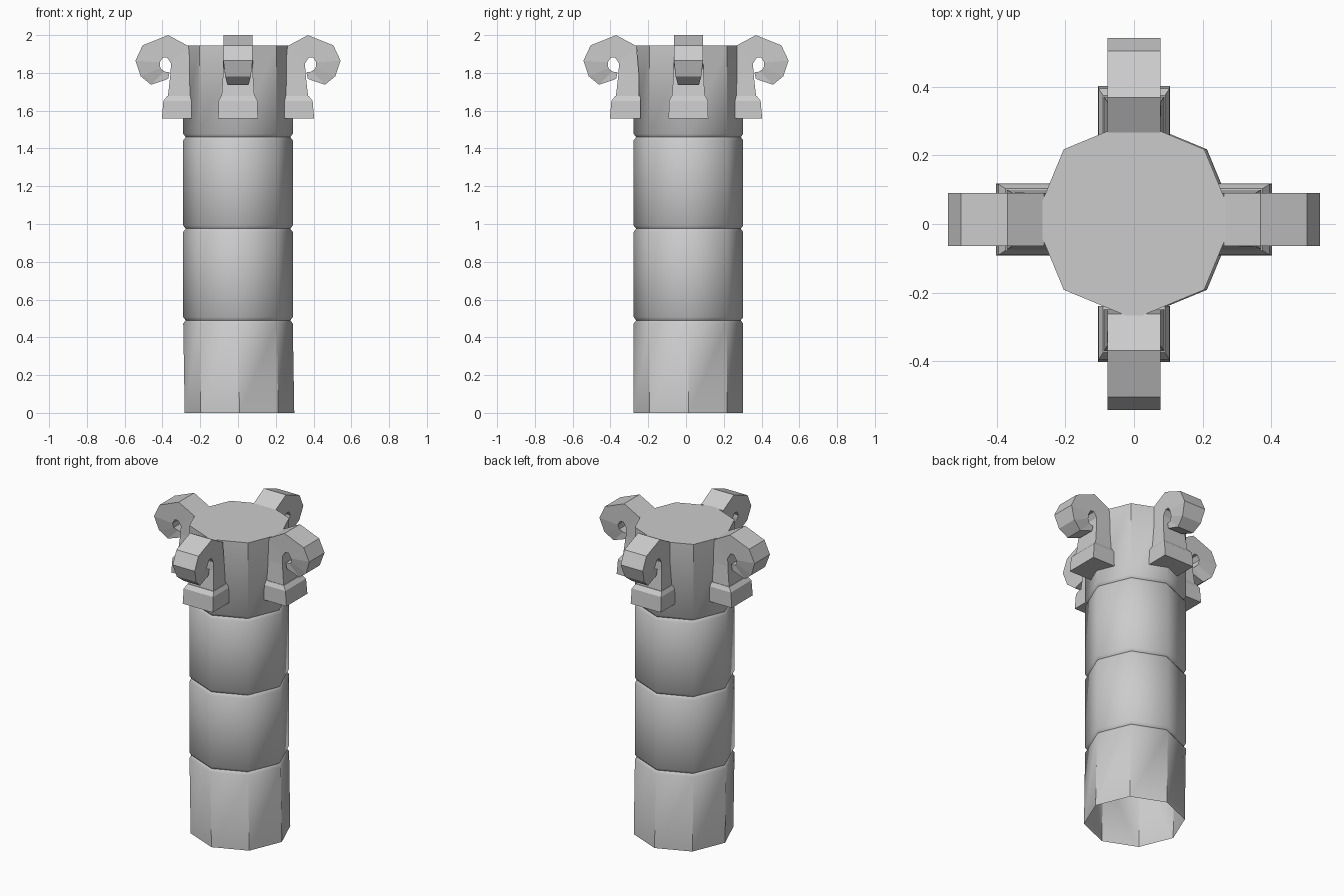
import bpy, bmesh, math
from mathutils import Vector, Matrix

cube = bpy.data.objects.get("Cube")
if cube:
    bpy.data.objects.remove(cube, do_unlink=True)

stone = bpy.data.materials.new("grey stone")
stone.use_nodes = True
GREY = (0.6, 0.6, 0.6, 1)
stone.diffuse_color = GREY
stone.node_tree.nodes["Principled BSDF"].inputs["Base Color"].default_value = GREY


def loft(name, rings, cap_start=True, cap_end=True):
    """Join closed rings of points with quads."""
    bm = bmesh.new()
    loops = [[bm.verts.new(p) for p in ring] for ring in rings]
    n = len(loops[0])
    for a, b in zip(loops, loops[1:]):
        for i in range(n):
            j = (i + 1) % n
            bm.faces.new((a[i], a[j], b[j], b[i]))
    if cap_start:
        bm.faces.new(loops[0][::-1])
    if cap_end:
        bm.faces.new(loops[-1])
    bmesh.ops.recalc_face_normals(bm, faces=bm.faces)
    mesh = bpy.data.meshes.new(name)
    bm.to_mesh(mesh)
    bm.free()
    mesh.materials.append(stone)
    obj = bpy.data.objects.new(name, mesh)
    bpy.context.collection.objects.link(obj)
    return obj


# Octagonal shaft: open underneath, with three shallow grooves
R, TOP, CY = 0.29, 1.945, 0.013
profile = [(0, R)]
for z in (0.49, 0.975, 1.46):
    profile += [(z - 0.017, R), (z, R - 0.013), (z + 0.017, R)]
profile.append((TOP, R))


def octagon(z, r):
    lean = 0.008 if z == 0 else 0
    return [(lean + r * math.cos(k * math.pi / 4), CY + r * math.sin(k * math.pi / 4), z)
            for k in range(8)]


shaft = loft("shaft", [octagon(z, r) for z, r in profile], cap_start=False)
bpy.context.view_layer.objects.active = shaft
shaft.select_set(True)
bpy.ops.object.shade_smooth_by_angle(angle=math.radians(42))
shaft.select_set(False)

# Curled bracket: outer point, inner point and half width along the curl
curl = [
    ((0.25, 1.66), (0.373, 1.66), 0.088),
    ((0.25, 1.80), (0.357, 1.80), 0.079),
    ((0.262, 1.942), (0.355, 1.85), 0.077),
    ((0.37, 2.0), (0.375, 1.882), 0.077),
    ((0.505, 1.946), (0.398, 1.882), 0.077),
    ((0.543, 1.865), (0.414, 1.855), 0.077),
    ((0.515, 1.782), (0.411, 1.825), 0.068),
    ((0.46, 1.737), (0.39, 1.807), 0.056),
    ((0.37, 1.768), (0.362, 1.803), 0.053),
]
# Foot block: height, outer reach, half width
foot = [(1.558, 0.403, 0.105), (1.652, 0.395, 0.103), (1.677, 0.375, 0.09)]


def curl_ring(outer, inner, w):
    return [(outer[0], -w, outer[1]), (outer[0], w, outer[1]),
            (inner[0], w, inner[1]), (inner[0], -w, inner[1])]


def foot_ring(z, reach, w):
    return [(0.24, -w, z), (reach, -w, z), (reach, w, z), (0.24, w, z)]


# One bracket on each of the four sides
for k, side in enumerate(("left", "back", "right", "front")):
    shift = Vector((0, CY, 0)) if k % 2 == 0 else Vector((0, 0, 0))
    place = Matrix.Translation(shift) @ Matrix.Rotation(k * math.pi / 2, 4, "Z")
    for name, rings in (("curl", [curl_ring(*s) for s in curl]),
                        ("foot", [foot_ring(*s) for s in foot])):
        loft(f"{side}_{name}", [[place @ Vector(p) for p in ring] for ring in rings])
